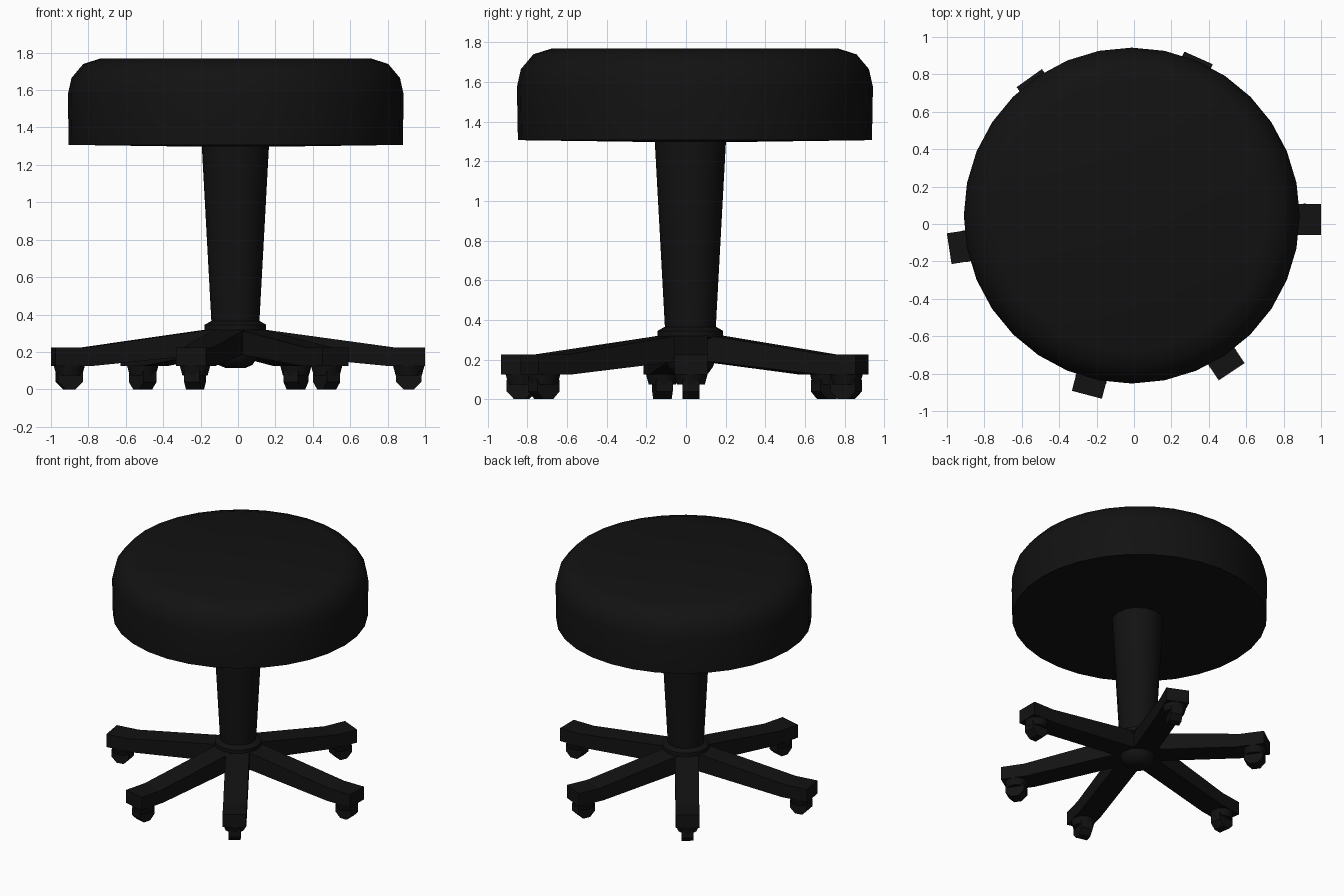
import bpy, bmesh, math
from mathutils import Matrix, Vector

if "Cube" in bpy.data.objects:
    bpy.data.objects.remove(bpy.data.objects["Cube"])

black = bpy.data.materials.new("black")
black.diffuse_color = (0.006, 0.006, 0.006, 1)
black.use_nodes = True
black.node_tree.nodes["Principled BSDF"].inputs["Base Color"].default_value = black.diffuse_color


def finish(name, bm, smooth=None):
    bmesh.ops.recalc_face_normals(bm, faces=bm.faces)
    me = bpy.data.meshes.new(name)
    bm.to_mesh(me)
    bm.free()
    ob = bpy.data.objects.new(name, me)
    bpy.context.collection.objects.link(ob)
    me.materials.append(black)
    if smooth:
        bpy.ops.object.select_all(action='DESELECT')
        ob.select_set(True)
        bpy.context.view_layer.objects.active = ob
        bpy.ops.object.shade_smooth_by_angle(angle=math.radians(smooth))
    return ob


def lathe(name, profile, sides, center, smooth=40):
    """Revolve (radius, z) points about a vertical axis and cap the ends."""
    bm = bmesh.new()
    rings = []
    for r, z in profile:
        rings.append([bm.verts.new((center[0] + r * math.cos(2 * math.pi * i / sides),
                                    center[1] + r * math.sin(2 * math.pi * i / sides), z))
                      for i in range(sides)])
    for a, b in zip(rings, rings[1:]):
        for i in range(sides):
            j = (i + 1) % sides
            bm.faces.new((a[i], a[j], b[j], b[i]))
    bm.faces.new(rings[0])
    bm.faces.new(rings[-1])
    return finish(name, bm, smooth)


# Padded seat
lathe("seat", [(0.25, 1.298), (0.893, 1.307), (0.898, 1.575), (0.878, 1.665),
               (0.815, 1.74), (0.72, 1.77)], 32, (-0.012, 0.045))

# Tapered column
lathe("column", [(0.125, 0.3), (0.18, 1.31)], 16, (-0.014, 0.022))

# Hub with collar and domed underside
lathe("hub", [(0.05, 0.113), (0.09, 0.13), (0.115, 0.165), (0.125, 0.2), (0.13, 0.3),
              (0.165, 0.315), (0.165, 0.345), (0.13, 0.365)], 16, (-0.014, 0.022))

HALF = 0.083    # half width of a leg


def leg(index, tip, angle):
    rot = Matrix.Rotation(math.radians(angle), 4, 'Z')
    length = (Vector(tip) - Vector((-0.014, 0.022))).length
    # Local x = 0 is the tip, negative x runs to the hub
    place = Matrix.Translation((tip[0], tip[1], 0)) @ rot

    # Leg: side outline extruded across its width
    outline = [(-length + 0.04, 0.335), (-0.17, 0.225), (0, 0.225), (0, 0.125),
               (-0.2, 0.125), (-length + 0.04, 0.2)]
    bm = bmesh.new()
    left = [bm.verts.new((x, -HALF, z)) for x, z in outline]
    right = [bm.verts.new((x, HALF, z)) for x, z in outline]
    bm.faces.new(left)
    bm.faces.new(right)
    for i in range(6):
        j = (i + 1) % 6
        bm.faces.new((left[i], left[j], right[j], right[i]))
    bm.transform(place)
    finish(f"leg_{index}", bm)

    # Caster housing
    bm = bmesh.new()
    bmesh.ops.create_cone(bm, cap_ends=True, segments=12, radius1=0.07, radius2=0.085,
                          depth=0.055, matrix=place @ Matrix.Translation((-0.087, 0, 0.1025)))
    finish(f"caster_housing_{index}", bm, 35)

    # Caster wheel, rolling along the leg
    bm = bmesh.new()
    turn = Matrix.Rotation(math.pi / 2, 4, 'X') @ Matrix.Rotation(math.pi / 8, 4, 'Z')
    r = 0.073
    bmesh.ops.create_cone(bm, cap_ends=True, segments=8, radius1=r, radius2=r, depth=0.085,
                          matrix=place @ Matrix.Translation((-0.087, 0, r * math.cos(math.pi / 8))) @ turn)
    finish(f"caster_wheel_{index}", bm)


# Six legs: tip centre and heading
legs = [((1.0, 0.025), 0), ((0.345, 0.888), 66), ((-0.56, 0.78), 125.5),
        ((-0.988, -0.132), 188.7), ((-0.252, -0.913), 255.3), ((0.522, -0.79), 303.5)]
for n, (tip, angle) in enumerate(legs, 1):
    leg(n, tip, angle)
